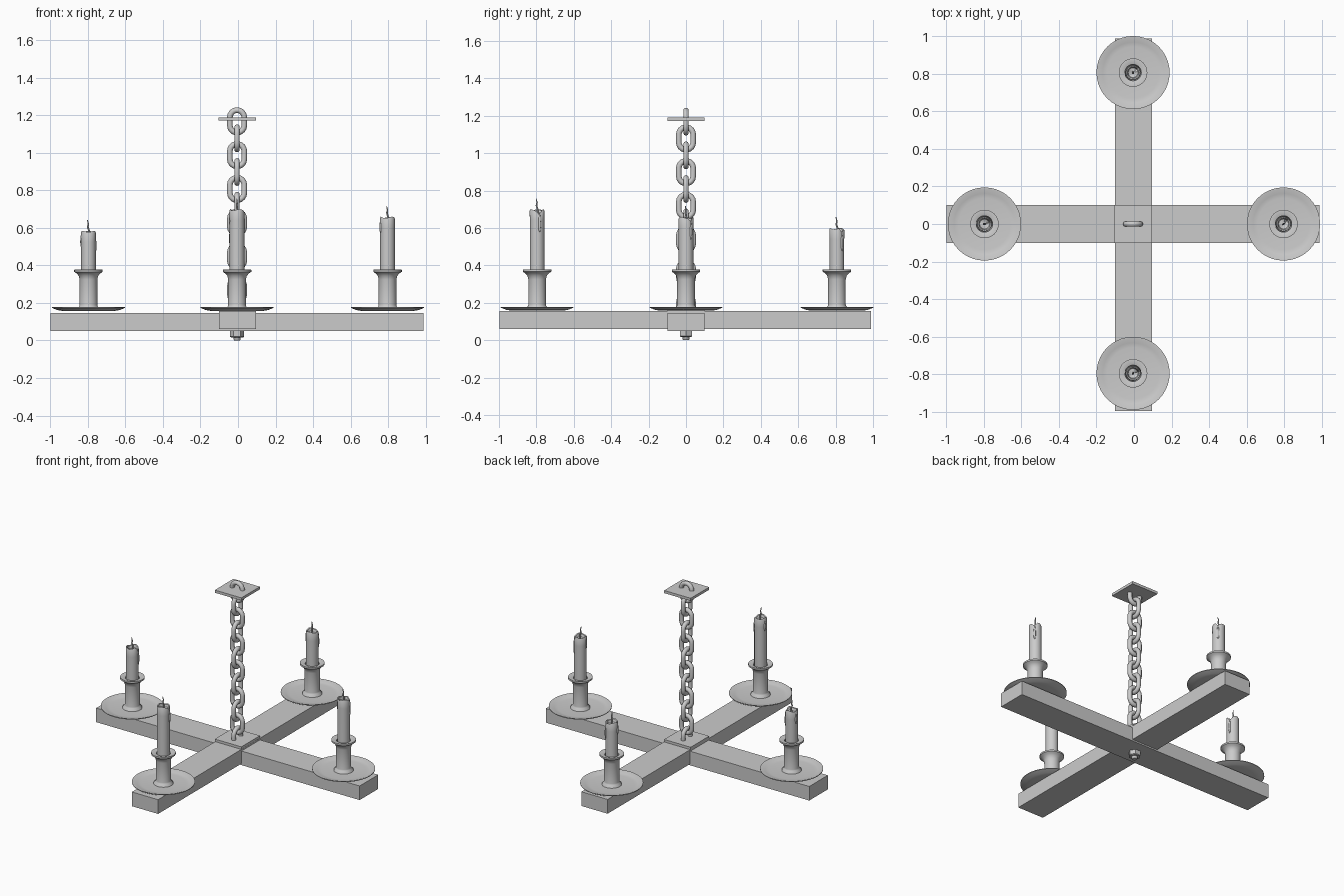
import bpy, bmesh
from math import sin, cos, pi, radians, exp
from mathutils import Vector

if "Cube" in bpy.data.objects:
    bpy.data.objects.remove(bpy.data.objects["Cube"])

CX, CY = -0.005, 0.0


def finish(name, bm, loc=(0, 0, 0), rot=0):
    bmesh.ops.recalc_face_normals(bm, faces=bm.faces)
    me = bpy.data.meshes.new(name)
    bm.to_mesh(me)
    bm.free()
    ob = bpy.data.objects.new(name, me)
    ob.location = loc
    ob.rotation_euler.z = rot
    bpy.context.collection.objects.link(ob)
    return ob


def box(name, lo, hi):
    bm = bmesh.new()
    bmesh.ops.create_cube(bm, size=1)
    for v in bm.verts:
        v.co = Vector([(l + h) / 2 + c * (h - l) for l, h, c in zip(lo, hi, v.co)])
    return finish(name, bm)


def skin(bm, rings, close=False):
    """Bridge equal-length vertex rings into a tube."""
    n = len(rings[0])
    pairs = list(zip(rings, rings[1:])) + ([(rings[-1], rings[0])] if close else [])
    for a, b in pairs:
        for i in range(n):
            j = (i + 1) % n
            bm.faces.new((a[i], a[j], b[j], b[i]))


def lathe(name, profile, loc, sides=32, dip=None):
    """Revolve (radius, z) points; dip(angle, radius, z) lowers a point."""
    bm = bmesh.new()
    rings = []
    for r, z in profile:
        ring = []
        for i in range(sides):
            a = 2 * pi * i / sides
            d = dip(a, r, z) if dip else 0
            ring.append(bm.verts.new((r * cos(a), r * sin(a), z - d)))
        rings.append(ring)
    skin(bm, rings)
    bm.faces.new(rings[0])
    bm.faces.new(rings[-1])
    return finish(name, bm, loc)


# crossed beams, the y beam sits slightly higher
box("beam_x", (-1, -0.1, 0.05), (0.988, 0.1, 0.146))
box("beam_y", (-0.102, -0.998, 0.06), (0.096, 0.99, 0.157))

# square plates at the ceiling and over the crossing
box("ceiling_plate", (CX - 0.1, -0.1, 1.172), (CX + 0.1, 0.1, 1.19))
box("crossing_plate", (CX - 0.1, -0.1, 0.157), (CX + 0.1, 0.1, 0.174))

# bolt and hexagonal nut under the crossing
lathe("bolt", [(0.014, 0), (0.019, 0.006), (0.019, 0.15)], (CX, CY, 0), 16)
lathe("nut", [(0.033, 0.017), (0.038, 0.021), (0.038, 0.052)], (CX, CY, 0), 6)


# chain of alternating links
def link(name, z, rot):
    bm = bmesh.new()
    rad, half, wire = 0.0385, 0.0215, 0.015
    rings = []
    for k in range(20):
        top = k < 10
        a = pi * (k % 10) / 9 + (0 if top else pi)
        out = Vector((cos(a), 0, sin(a)))
        c = out * rad + Vector((0, 0, half if top else -half))
        ring = []
        for i in range(10):
            b = 2 * pi * i / 10
            ring.append(bm.verts.new(c + out * wire * cos(b) + Vector((0, wire * sin(b), 0))))
        rings.append(ring)
    skin(bm, rings, True)
    finish(name, bm, (CX, CY, z), rot)


for k in range(12):
    link(f"chain_link_{k + 1}", 1.168 - 0.09 * k, radians(90) * (k % 2))


# wick: thin tapering bent tube
def wick(name, loc, top, turn):
    bm = bmesh.new()
    path = [(0, -0.03, 0.006), (0.003, 0, 0.005), (-0.004, 0.02, 0.005),
            (0, 0.035, 0.004), (-0.006, 0.058, 0.002)]
    rings = [[bm.verts.new((x + r * cos(i * pi / 3), r * sin(i * pi / 3), top + z))
              for i in range(6)] for x, z, r in path]
    skin(bm, rings)
    bm.faces.new(rings[0])
    bm.faces.new(rings[-1])
    finish(name, bm, loc, turn)


# wax drip: stretched drop on the candle side
def drip(name, loc, angle, z, length):
    bm = bmesh.new()
    bmesh.ops.create_uvsphere(bm, u_segments=10, v_segments=8, radius=1)
    for v in bm.verts:
        w = 0.0075 - 0.002 * v.co.z
        v.co = Vector((0.037 + v.co.x * w, v.co.y * w, z + v.co.z * length / 2))
    finish(name, bm, loc, angle)


# drip dish, holder and candle at each beam end
ends = {"left": (-0.797, 0, 0.585), "right": (0.797, 0, 0.66),
        "front": (CX, -0.796, 0.70), "back": (CX, 0.807, 0.60)}
for n, (side, (x, y, top)) in enumerate(ends.items()):
    loc = (x, y, 0)
    lathe("dish_" + side, [(0.14, 0.158), (0.165, 0.162), (0.195, 0.174), (0.195, 0.178),
                           (0.187, 0.178), (0.162, 0.169), (0.138, 0.166)], loc, 40)
    lathe("holder_" + side, [(0.062, 0.162), (0.06, 0.172), (0.049, 0.182), (0.047, 0.19),
                             (0.047, 0.325), (0.052, 0.345), (0.064, 0.358), (0.076, 0.366),
                             (0.076, 0.377), (0.07, 0.378), (0.044, 0.37), (0.04, 0.34)], loc)
    turn = radians(45 if n % 2 else 20)

    def dip(a, r, z, turn=turn, top=top):
        if z < top - 0.05 or r < 0.02:
            return 0
        d = (a - turn + pi) % (2 * pi) - pi
        return 0.022 * exp(-(d / 0.35) ** 2) + 0.004 * (1 + sin(3 * a + n))

    lathe("candle_" + side, [(0.039, 0.34), (0.039, top - 0.06), (0.04, top - 0.006),
                             (0.037, top), (0.031, top - 0.003), (0.026, top - 0.02),
                             (0.012, top - 0.028)], loc, 24, dip)
    wick("wick_" + side, loc, top, 0.6 * n)
    drip(f"drip_{side}_long", loc, turn, top - 0.07, 0.11)
    drip(f"drip_{side}_short", loc, turn + radians(150), top - 0.05, 0.08)

# smooth the round parts, keep hard edges
bpy.ops.object.select_all(action='DESELECT')
for ob in bpy.data.objects:
    ob.select_set(True)
    bpy.context.view_layer.objects.active = ob
bpy.ops.object.shade_smooth_by_angle(angle=radians(40))
